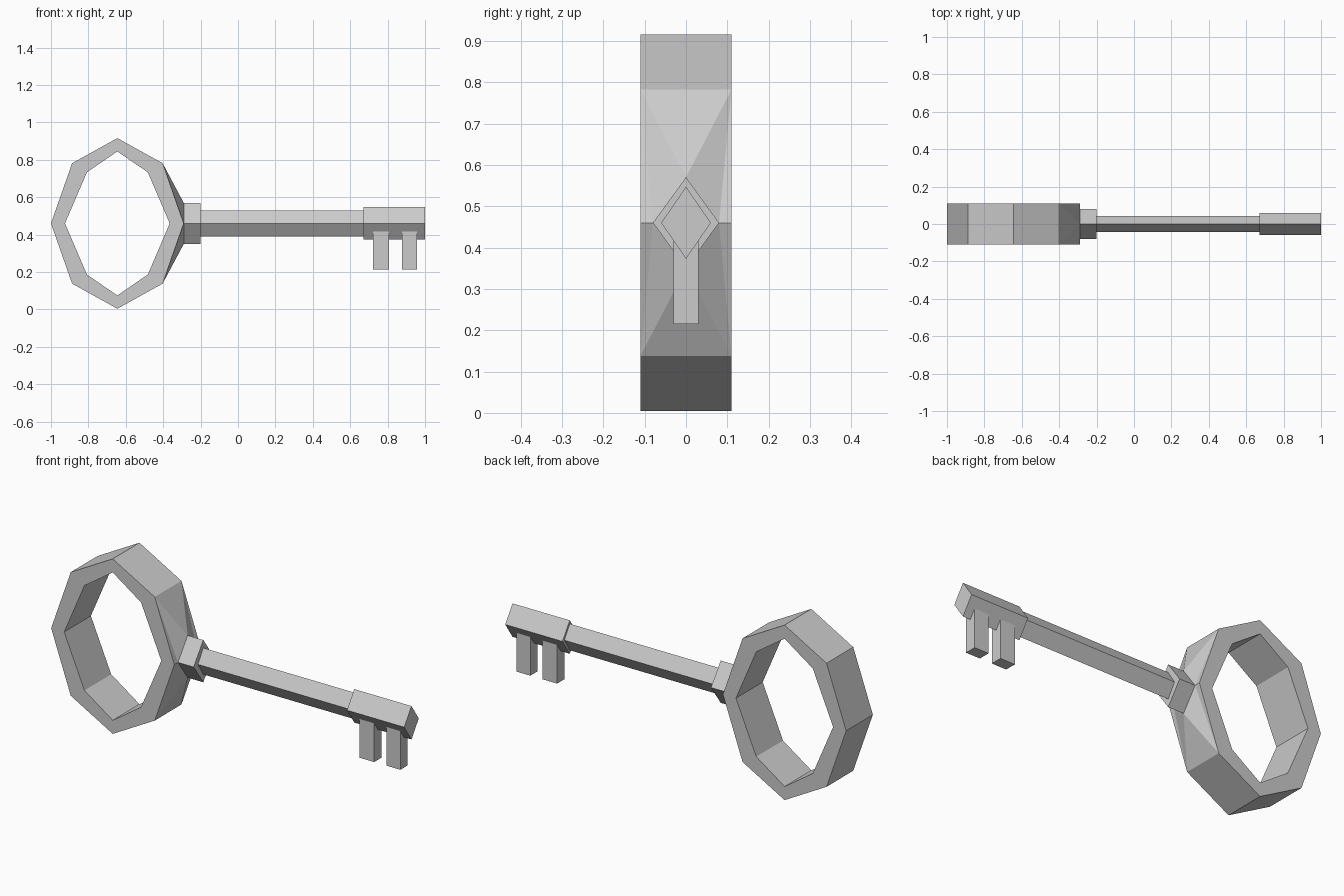
import bpy, bmesh

if "Cube" in bpy.data.objects:
    bpy.data.objects.remove(bpy.data.objects["Cube"])

CZ = 0.46          # height of the key's axis
RX = -0.645        # centre of the bow ring
HALF = 0.11        # half depth of the bow


def finish(name, bm):
    bmesh.ops.recalc_face_normals(bm, faces=bm.faces)
    mesh = bpy.data.meshes.new(name)
    bm.to_mesh(mesh)
    bm.free()
    obj = bpy.data.objects.new(name, mesh)
    bpy.context.collection.objects.link(obj)
    return obj


def diamond_bar(name, x0, x1, hy, hz):
    """Bar along x with a diamond cross-section."""
    bm = bmesh.new()
    section = [(hy, 0), (0, hz), (-hy, 0), (0, -hz)]
    a, b = [[bm.verts.new((x, y, CZ + z)) for y, z in section] for x in (x0, x1)]
    bm.faces.new(a)
    bm.faces.new(b)
    for i in range(4):
        j = (i + 1) % 4
        bm.faces.new((a[i], a[j], b[j], b[i]))
    return finish(name, bm)


def box(name, x0, x1, hy, z0, z1):
    bm = bmesh.new()
    bmesh.ops.create_cube(bm, size=1)
    bmesh.ops.scale(bm, verts=bm.verts, vec=(x1 - x0, 2 * hy, z1 - z0))
    bmesh.ops.translate(bm, verts=bm.verts, vec=((x0 + x1) / 2, 0, (z0 + z1) / 2))
    return finish(name, bm)


def octagon(bm, y, rx, rz, dx, dz):
    pts = [(rx, 0), (dx, dz), (0, rz), (-dx, dz),
           (-rx, 0), (-dx, -dz), (0, -rz), (dx, -dz)]
    return [bm.verts.new((RX + x, y, CZ + z)) for x, z in pts]


# bow ring, with its two right-hand outer faces pulled into the collar
bm = bmesh.new()
outer = [octagon(bm, y, 0.355, 0.456, 0.242, 0.322) for y in (-HALF, HALF)]
inner = [octagon(bm, y, 0.28, 0.385, 0.163, 0.273) for y in (-HALF, HALF)]
for i in range(8):
    j = (i + 1) % 8
    for k in (0, 1):
        bm.faces.new((outer[k][i], outer[k][j], inner[k][j], inner[k][i]))
    bm.faces.new((inner[0][i], inner[0][j], inner[1][j], inner[1][i]))
    if i not in (0, 7):
        bm.faces.new((outer[0][i], outer[0][j], outer[1][j], outer[1][i]))
side = [bm.verts.new((-0.29, s * 0.08, CZ)) for s in (-1, 1)]
for s, i in ((1, 1), (-1, 7)):
    tip = bm.verts.new((-0.29, 0, CZ + s * 0.11))
    bm.faces.new((outer[0][i], outer[1][i], tip))
    for k in (0, 1):
        bm.faces.new((outer[k][i], side[k], tip))
        bm.faces.new((outer[k][i], outer[k][0], side[k]))
finish("bow_ring", bm)

# collar, shaft and end block
diamond_bar("collar", -0.29, -0.20, 0.08, 0.11)
diamond_bar("shaft", -0.22, 0.69, 0.044, 0.069)
diamond_bar("end_block", 0.67, 1.0, 0.06, 0.087)

# teeth
for n, (x0, x1) in enumerate(((0.722, 0.806), (0.876, 0.957)), 1):
    box(f"tooth_{n}", x0, x1, 0.03, 0.215, 0.43)
